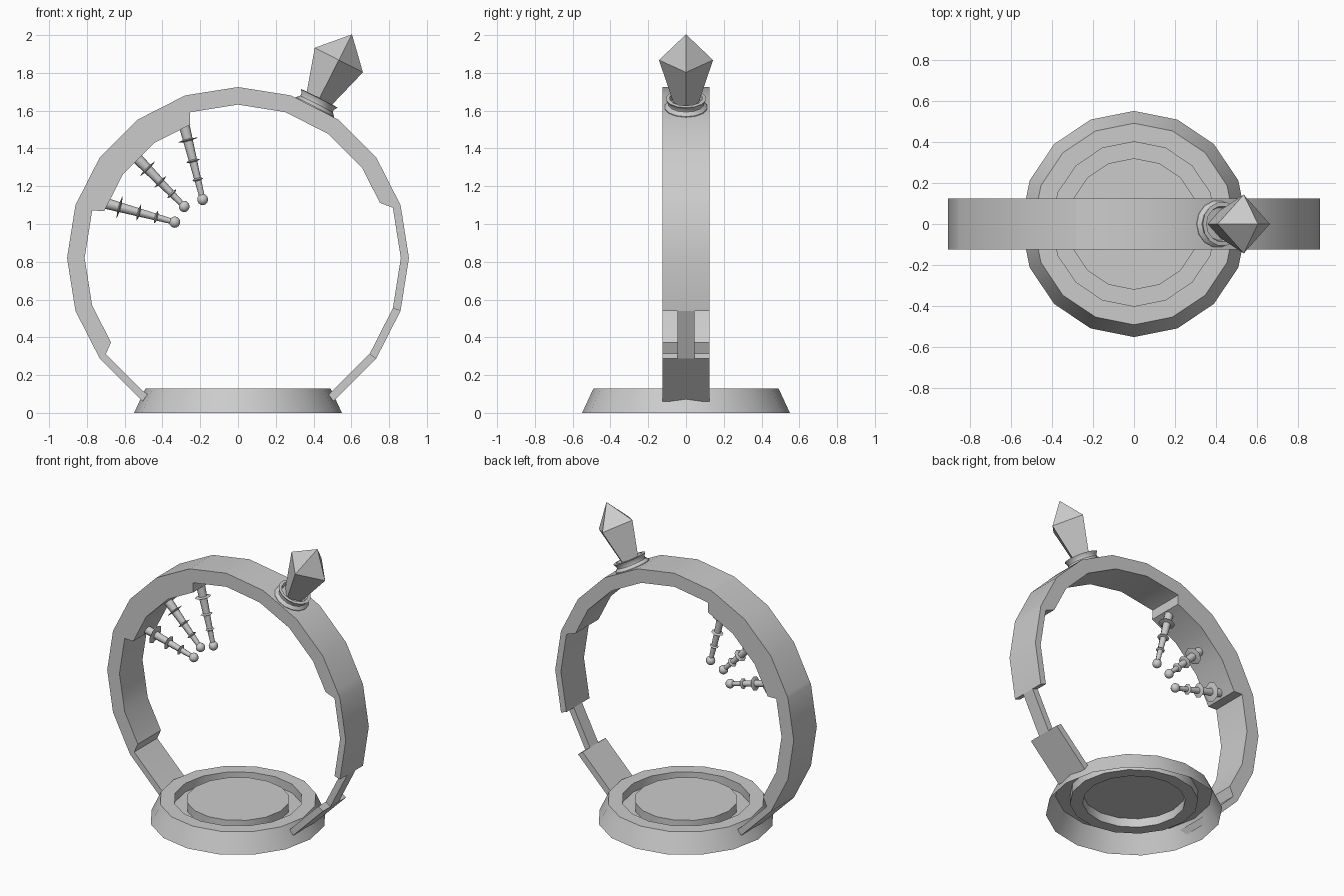
import bpy, bmesh
from math import sin, cos, pi, radians, floor
from mathutils import Vector, Matrix

if "Cube" in bpy.data.objects:
    bpy.data.objects.remove(bpy.data.objects["Cube"])

CZ = 0.82  # height of the hoop centre


def finish(name, bm, angle=None, recalc=True):
    bmesh.ops.remove_doubles(bm, verts=bm.verts, dist=1e-5)
    if recalc:
        bmesh.ops.recalc_face_normals(bm, faces=bm.faces)
    me = bpy.data.meshes.new(name)
    bm.to_mesh(me)
    bm.free()
    ob = bpy.data.objects.new(name, me)
    bpy.context.collection.objects.link(ob)
    if angle:
        bpy.ops.object.select_all(action='DESELECT')
        ob.select_set(True)
        bpy.context.view_layer.objects.active = ob
        bpy.ops.object.shade_smooth_by_angle(angle=radians(angle))
    return ob


def lathe(bm, profile, n, mat=Matrix()):
    """Revolve (radius, height) points around local z with n sides."""
    rows = []
    for r, h in profile:
        if r == 0:
            rows.append([bm.verts.new(mat @ Vector((0, 0, h)))] * n)
        else:
            rows.append([bm.verts.new(mat @ Vector((r * cos(2 * pi * i / n), r * sin(2 * pi * i / n), h)))
                         for i in range(n)])
    for a, b in zip(rows, rows[1:]):
        for i in range(n):
            j = (i + 1) % n
            bm.faces.new(list(dict.fromkeys((a[i], a[j], b[j], b[i]))))


def along(start, direction):
    """Matrix whose z axis points along a direction in the xz plane, y kept."""
    z = direction.normalized()
    y = Vector((0, 1, 0))
    x = y.cross(z)
    m = Matrix((x, y, z)).transposed().to_4x4()
    m.translation = start
    return m


# Base: open-bottomed dish with a groove around a raised disc
bm = bmesh.new()
lathe(bm, [(.55, 0), (.49, .13), (.40, .13), (.40, .07), (.32, .07), (.32, .13), (0, .13)], 16)
finish("base", bm, 30, recalc=False)


# Hoop: 20-sided band with changing thickness and width
def chord(angle, radius):
    seg = max(-8, min(7, floor(angle / 18 + 1e-6)))
    r = radius * cos(radians(9)) / cos(radians(angle - seg * 18 - 9))
    return Vector((r * sin(radians(angle)), 0, CZ + r * cos(radians(angle))))


W, N = .125, .045
sections = [(-146.4, .86, W), (-144, .865, W), (-126, .865, W), (-123.6, .812, W)]
sections += [(a, .812, W) for a in (-108, -90, -72)]
sections += [(a, .753, W) for a in (-70.6, -54, -36, -19.7)]
sections += [(a, .812, W) for a in (-18.2, -18, 0, 18, 36, 54, 68.8)]
sections += [(a, .862, w) for a, w in ((72, W), (90, W), (108, W), (108, N), (126, N),
                                      (126, W), (144, W), (146.4, W))]
bm = bmesh.new()
loops = []
for a, rin, w in sections:
    o, i = chord(a, .905), chord(a, rin)
    loops.append([bm.verts.new(p + Vector((0, s * w, 0)))
                  for p, s in ((o, -1), (o, 1), (i, 1), (i, -1))])
for a, b in zip(loops, loops[1:]):
    same_place = abs((a[0].co - b[0].co).x) < 1e-5
    for k in range(4):
        if same_place and k % 2 == 0:
            continue  # outer and inner quads have no area at a width step
        j = (k + 1) % 4
        bm.faces.new((a[k], a[j], b[j], b[k]))
bm.faces.new(loops[0])
bm.faces.new(loops[-1])
finish("hoop", bm, 28)

# Spikes: tapered rods with sharp discs and a ball tip
spikes = [("lower", (-.70, 1.109), (-.335, 1.01), 1.1),
          ("middle", (-.528, 1.342), (-.285, 1.093), 1.0),
          ("upper", (-.285, 1.523), (-.187, 1.13), .9)]
for name, b, t in [(s[0], s[1], s[2]) for s in spikes]:
    k = next(s[3] for s in spikes if s[0] == name)
    start, tip = Vector((b[0], 0, b[1])), Vector((t[0], 0, t[1]))
    length = (tip - start).length
    m = along(start, tip - start)
    bm = bmesh.new()
    lathe(bm, [(0, -.03), (.03, -.03), (.014, length), (0, length)], 8, m)
    for f, r in ((.2, .058), (.48, .043), (.73, .032)):
        h = length * f
        lathe(bm, [(0, h - .008), (.02, h - .007), (r * k, h), (.02, h + .007), (0, h + .008)], 8, m)
    bmesh.ops.create_uvsphere(bm, u_segments=10, v_segments=8, radius=.03,
                              matrix=Matrix.Translation(tip))
    finish("spike_" + name, bm, 50)

# Collar and crystal standing on the hoop
d = Vector((sin(radians(27)), 0, cos(radians(27))))
m = along(Vector((0, 0, CZ)) + d * .894, d)
bm = bmesh.new()
lathe(bm, [(0, -.01), (.114, -.01), (.114, .004), (.096, .022), (.096, .034), (.108, .054),
           (.088, .056), (.08, .03), (0, .03)], 14, m)
finish("collar", bm, 35)
bm = bmesh.new()
lathe(bm, [(0, .025), (.066, .025), (.143, .282), (0, .435)], 4, m)
finish("crystal", bm)
